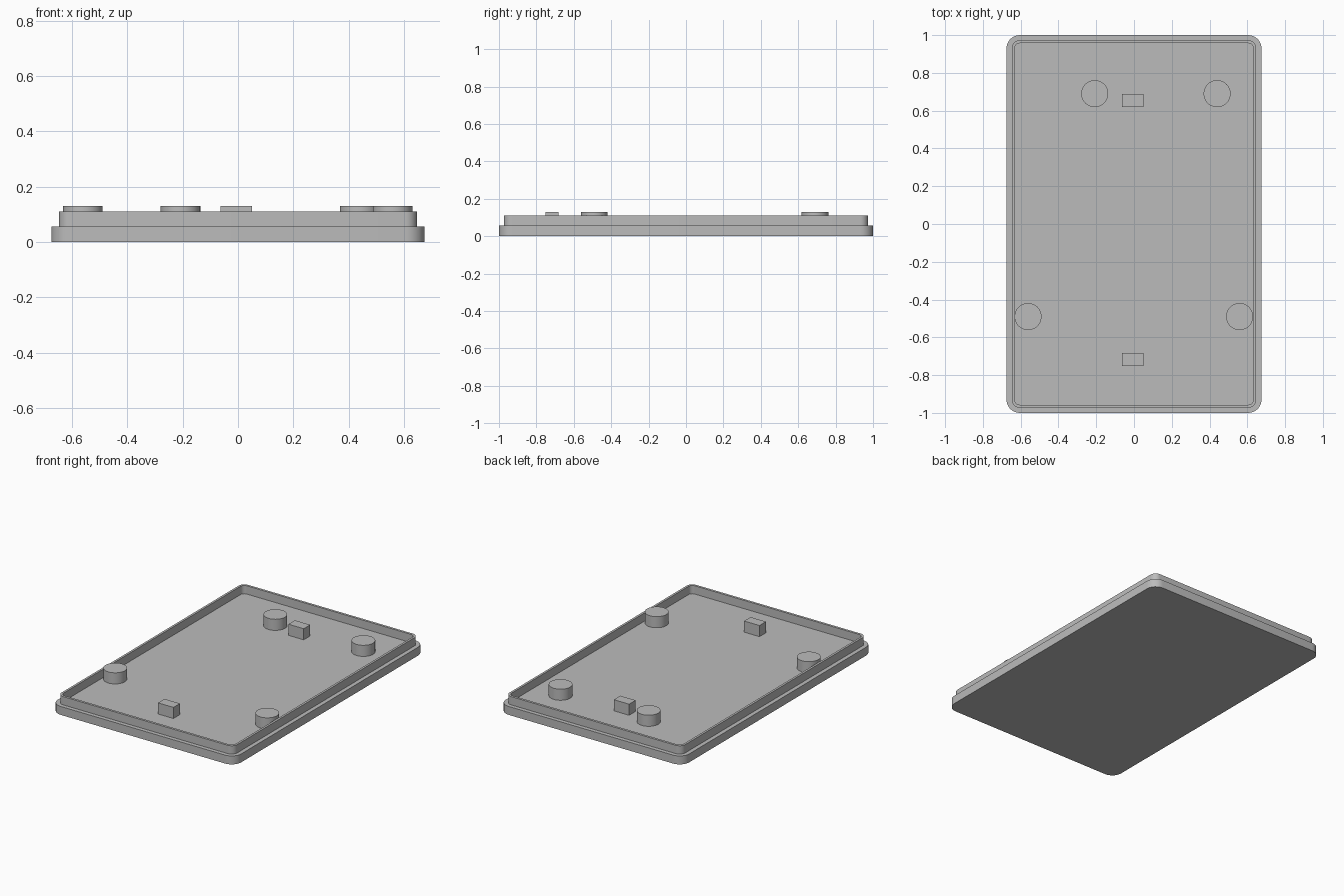
import bpy, bmesh, math

if "Cube" in bpy.data.objects:
    bpy.data.objects.remove(bpy.data.objects["Cube"])

grey = bpy.data.materials.new("plain grey")
grey.diffuse_color = (0.5, 0.5, 0.5, 1)
grey.use_nodes = True
grey.node_tree.nodes["Principled BSDF"].inputs["Base Color"].default_value = grey.diffuse_color


def rounded(hx, hy, r, steps=8):
    """Rounded rectangle outline, counter-clockwise."""
    pts = []
    for i, (sx, sy) in enumerate([(1, 1), (-1, 1), (-1, -1), (1, -1)]):
        for k in range(steps + 1):
            a = math.pi / 2 * (i + k / steps)
            pts.append((sx * (hx - r) + r * math.cos(a), sy * (hy - r) + r * math.sin(a)))
    return pts


def finish(obj, name):
    obj.name = name
    obj.data.materials.append(grey)
    bpy.ops.object.select_all(action='DESELECT')
    obj.select_set(True)
    bpy.context.view_layer.objects.active = obj
    bpy.ops.object.shade_smooth_by_angle(angle=math.radians(30))


# Lid: stacked outlines from the underside, over the ledge and rim, to the floor
BASE_Z, RIM_Z, TOP_Z = 0.056, 0.111, 0.13
outer = rounded(0.675, 1.0, 0.07)
rim_out = rounded(0.647, 0.973, 0.042)
rim_in = rounded(0.632, 0.957, 0.027)
bm = bmesh.new()
loops = [[bm.verts.new((x, y, z)) for x, y in outline] for outline, z in
         [(outer, 0), (outer, BASE_Z), (rim_out, BASE_Z), (rim_out, RIM_Z),
          (rim_in, RIM_Z), (rim_in, BASE_Z)]]
n = len(outer)
for a, b in zip(loops, loops[1:]):
    for i in range(n):
        j = (i + 1) % n
        bm.faces.new((a[i], a[j], b[j], b[i]))
bm.faces.new(loops[0][::-1])
bm.faces.new(loops[-1])
mesh = bpy.data.meshes.new("lid")
bm.to_mesh(mesh)
bm.free()
lid = bpy.data.objects.new("lid", mesh)
bpy.context.collection.objects.link(lid)
finish(lid, "lid")

# Round posts standing on the floor
depth = TOP_Z - BASE_Z
mid = (TOP_Z + BASE_Z) / 2
for name, x, y in [("front_left_post", -0.561, -0.49), ("front_right_post", 0.559, -0.49),
                   ("back_left_post", -0.208, 0.69), ("back_right_post", 0.44, 0.69)]:
    bpy.ops.mesh.primitive_cylinder_add(vertices=48, radius=0.0715, depth=depth,
                                        location=(x, y, mid))
    finish(bpy.context.object, name)

# Small rectangular blocks
for name, y in [("front_block", -0.717), ("back_block", 0.653)]:
    bpy.ops.mesh.primitive_cube_add(size=1, location=(-0.006, y, mid))
    block = bpy.context.object
    block.scale = (0.113, 0.068, depth)
    finish(block, name)
